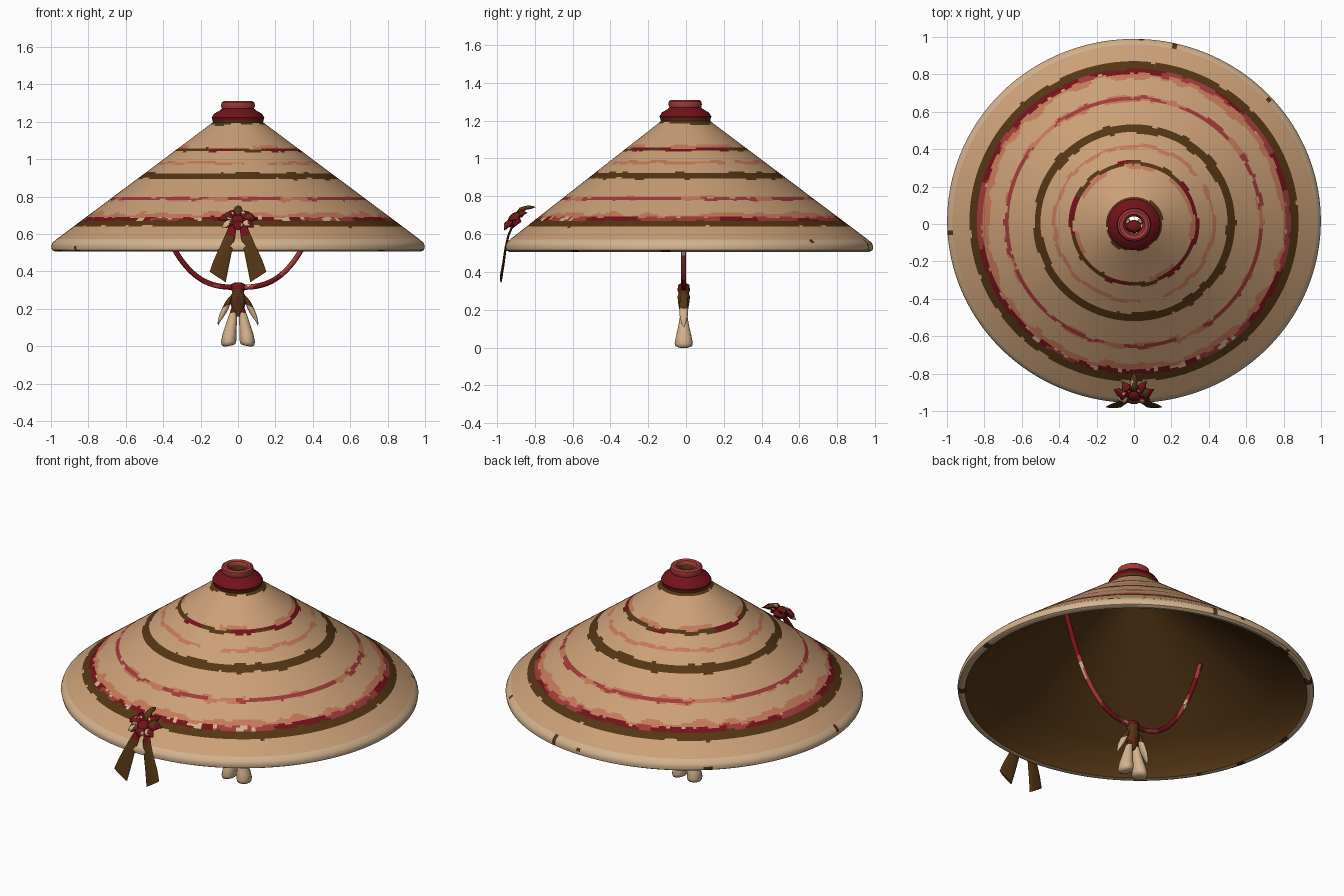
import bpy, bmesh, math
from mathutils import Vector, noise

cube = bpy.data.objects.get("Cube")
if cube:
    bpy.data.objects.remove(cube, do_unlink=True)

COLOURS = {
    "straw": (0.60, 0.35, 0.185), "pale_cloth": (0.66, 0.45, 0.27),
    "dark_brown": (0.088, 0.036, 0.007), "crimson": (0.17, 0.006, 0.01),
    "dusty_red": (0.36, 0.042, 0.042), "salmon": (0.56, 0.19, 0.10),
}
MATS = []
for label, rgb in COLOURS.items():
    m = bpy.data.materials.new(label)
    m.use_nodes = True
    m.diffuse_color = (*rgb, 1)
    m.node_tree.nodes["Principled BSDF"].inputs["Base Color"].default_value = (*rgb, 1)
    MATS.append(m)
STRAW, PALE, BROWN, CRIMSON, RED, SALMON = range(6)


def n(p, scale, seed=0):
    return noise.noise(Vector(p) * scale + Vector((seed, seed, seed)))


def finish(name, bm, rule, angle=40):
    """Turn a bmesh into a smooth object, colouring each face by a rule."""
    bmesh.ops.recalc_face_normals(bm, faces=bm.faces)
    for f in bm.faces:
        f.material_index = rule(f.calc_center_median())
    mesh = bpy.data.meshes.new(name)
    bm.to_mesh(mesh)
    bm.free()
    ob = bpy.data.objects.new(name, mesh)
    bpy.context.collection.objects.link(ob)
    for m in MATS:
        mesh.materials.append(m)
    bpy.ops.object.select_all(action="DESELECT")
    ob.select_set(True)
    bpy.context.view_layer.objects.active = ob
    bpy.ops.object.shade_smooth_by_angle(angle=math.radians(angle))
    return ob


def skin(bm, rings):
    for a, b in zip(rings, rings[1:]):
        for i in range(len(a)):
            j = (i + 1) % len(a)
            bm.faces.new((a[i], a[j], b[j], b[i]))


def centre_y(z):
    return 0.0175 - 0.028 * (z - 0.5)


def lathe(name, profile, rule, segs, closed=False):
    """Spin a profile into a slightly oval, leaning shell."""
    bm = bmesh.new()
    rings = []
    for r, z in profile:
        ring = []
        for i in range(segs):
            a = math.tau * i / segs
            ring.append(bm.verts.new((r * math.cos(a), centre_y(z) + 0.974 * r * math.sin(a), z)))
        rings.append(ring)
    skin(bm, rings + rings[:1] if closed else rings)
    return finish(name, bm, rule)


def sweep(name, sections, rule, segs=14):
    """Skin oval sections given as centre and two half axes."""
    bm = bmesh.new()
    rings = []
    for c, a, b in sections:
        ring = []
        for i in range(segs):
            t = math.tau * i / segs
            ring.append(bm.verts.new(Vector(c) + Vector(a) * math.cos(t) + Vector(b) * math.sin(t)))
        rings.append(ring)
    skin(bm, rings)
    bm.faces.new(rings[0])
    bm.faces.new(rings[-1])
    return finish(name, bm, rule, 60)


# Hat shell: outer cone, rolled rim and inner cone
def cone_z(r):
    return 1.2 - 0.747 * (r - 0.13)


def radius(p):
    return math.hypot(p.x, (p.y - centre_y(p.z)) / 0.974)


def hat_rule(p):
    r = radius(p)
    if p.z < cone_z(r) - 0.015 and r < 0.955:
        return BROWN
    if r > 0.965:
        return BROWN if n(p, 9, 4) > 0.5 else PALE
    w = r + 0.012 * n(p, 14)
    patch = n(p, 5, 7)
    flecked = p.y < -0.55 and n(p, 22, 3) > 0.28
    if 0.838 < w < 0.878:
        return BROWN
    if 0.812 + 0.012 * n(p, 25, 2) < w <= 0.838:
        return PALE if flecked else CRIMSON if patch < 0.12 else RED
    if 0.785 + 0.03 * n(p, 11, 9) < w <= 0.815:
        return SALMON
    if 0.672 < w < 0.692:
        return RED if patch < 0.25 else SALMON
    if 0.66 < w < 0.7 and n(p, 8, 5) > 0.25:
        return SALMON
    if 0.497 < w < 0.54:
        return BROWN
    if 0.415 < w < 0.434 and patch > -0.3:
        return SALMON
    if 0.323 < w < 0.345:
        return CRIMSON if n(p, 4, 1) > 0.1 else BROWN
    if 0.30 < w <= 0.323 and n(p, 6, 6) > -0.1:
        return SALMON
    return BROWN if w < 0.15 else STRAW


outer = [(0.11 + 0.01 * i, cone_z(0.11 + 0.01 * i)) for i in range(87)]
rim = [(0.992, 0.553), (0.999, 0.535), (0.995, 0.515), (0.978, 0.506), (0.958, 0.51)]
inner = [(r, cone_z(r) - 0.03) for r in (0.94, 0.8, 0.6, 0.4, 0.2, 0.045)]
hat = lathe("hat_shell", outer + rim + inner, hat_rule, 240)


# Open knob on the crown
def knob_rule(p):
    r = radius(p)
    if r < 0.05 or p.z < 1.203:
        return BROWN
    return RED if p.z > 1.272 else CRIMSON


lathe("crown_knob", [(0.11, 1.19), (0.134, 1.195), (0.136, 1.208), (0.141, 1.222),
                     (0.128, 1.243), (0.098, 1.26), (0.086, 1.27), (0.091, 1.285),
                     (0.088, 1.302), (0.077, 1.31), (0.058, 1.306), (0.047, 1.29),
                     (0.045, 1.23)], knob_rule, 48)

# Chin cord hanging in a U below the cone
Y = -0.012
path = [Vector((x, Y, 0.315 + 0.185 * (abs(x) / 0.33) ** 2.85))
        for x in (0.49 * i / 30 for i in range(-30, 31))]
sections = []
for i, p in enumerate(path):
    t = (path[min(i + 1, 60)] - path[max(i - 1, 0)]).normalized()
    sections.append((p, t.cross(Vector((0, 1, 0))) * 0.014, (0, 0.014, 0)))


def cord_rule(p):
    v = n(p, 9, 2)
    return PALE if v > 0.42 else CRIMSON if v < 0.05 else RED


sweep("chin_cord", sections, cord_rule, 10)


# Tassel: knot, neck, two long lobes and two side lobes
def upright(rows):
    return [((x, Y + y, z), (rx, 0, tilt), (0, ry, 0)) for x, y, z, rx, ry, tilt in rows]


def knot_rule(p):
    return CRIMSON if p.z > 0.3 or n(p, 25, 1) > 0.2 else BROWN


sweep("tassel_knot", upright([(0, 0, z, rx, ry, 0) for z, rx, ry in (
    (0.34, 0.02, 0.016), (0.332, 0.038, 0.03), (0.305, 0.036, 0.034), (0.285, 0.03, 0.028),
    (0.27, 0.04, 0.034), (0.235, 0.042, 0.03), (0.19, 0.03, 0.022), (0.16, 0.015, 0.012))]),
    knot_rule)
for s, side in ((1, "left"), (-1, "right")):
    sweep("tassel_long_lobe_" + side, upright([(s * x, 0, z, rx, ry, s * -0.004) for x, z, rx, ry in (
        (0.015, 0.23, 0.012, 0.014), (0.025, 0.18, 0.02, 0.018), (0.036, 0.12, 0.03, 0.028),
        (0.047, 0.06, 0.038, 0.042), (0.05, 0.025, 0.041, 0.049), (0.05, 0.008, 0.036, 0.045),
        (0.05, 0.001, 0.02, 0.025))]),
        lambda p: CRIMSON if p.z > 0.19 else PALE)
    sweep("tassel_side_lobe_" + side, upright([(s * x, 0, z, rx, ry, s * -0.01) for x, z, rx, ry in (
        (0.03, 0.28, 0.01, 0.012), (0.045, 0.255, 0.018, 0.02), (0.062, 0.215, 0.022, 0.024),
        (0.082, 0.17, 0.02, 0.022), (0.097, 0.135, 0.012, 0.014), (0.104, 0.115, 0.003, 0.004))]),
        lambda p: BROWN if p.z > 0.225 else PALE)

    # Bow tails hanging over the rim
    sweep("bow_tail_" + side, [((s * x, y, z), (s * w, 0, tilt), (0, 0.006, 0)) for x, y, z, w, tilt in (
        (0.025, -0.915, 0.65, 0.02, 0), (0.042, -0.94, 0.59, 0.027, 0.003),
        (0.065, -0.955, 0.52, 0.033, 0.01), (0.09, -0.966, 0.44, 0.04, 0.02),
        (0.109, -0.978, 0.37, 0.043, 0.028))],
        lambda p: CRIMSON if abs(p.x) < 0.055 and p.z > 0.5 and n(p, 15) > -0.1 else BROWN, 12)

# Bow: crumpled loops lying on the slope of the cone
ACROSS, UP, OUT = Vector((1, 0, 0)), Vector((0, 0.8, 0.6)), Vector((0, -0.6, 0.8))
BOW = Vector((0, -0.9, 0.655)) + OUT * 0.01


def loop(name, degrees, length, width, lift, colour):
    a = math.radians(degrees)
    along = ACROSS * math.cos(a) + UP * math.sin(a)
    side = OUT.cross(along)
    rows = []
    for i in range(11):
        t = i / 10
        fat = max(0.12, math.sin(math.pi * t ** 1.4)) * (1 + 0.5 * n((t, a, 0), 6))
        c = BOW + along * length * t + OUT * lift * math.sin(math.pi * t)
        rows.append((c, side * width * fat, OUT * 0.017 * fat))
    sweep(name, rows, lambda p: PALE if n(p, 30, 8) > 0.36 else BROWN
          if n(p, 24, 5) > 0.22 else colour)


for s, side in ((1, "left"), (-1, "right")):
    mid = 90 - s * 90
    loop("bow_side_loop_" + side, mid + s * 14, 0.11, 0.032, 0.025, CRIMSON)
    loop("bow_lower_loop_" + side, mid - s * 28, 0.095, 0.026, 0.015, CRIMSON)
    loop("bow_upper_loop_" + side, mid + s * 52, 0.105, 0.025, 0.02, CRIMSON)
loop("bow_top_loop", 90, 0.135, 0.026, 0.03, BROWN)
loop("bow_bottom_loop", 270, 0.07, 0.03, 0.015, CRIMSON)
sweep("bow_knot", [(BOW + OUT * h, ACROSS * r, UP * r) for h, r in (
    (-0.02, 0.03), (0.01, 0.04), (0.028, 0.03), (0.036, 0.012))], lambda p: CRIMSON)
